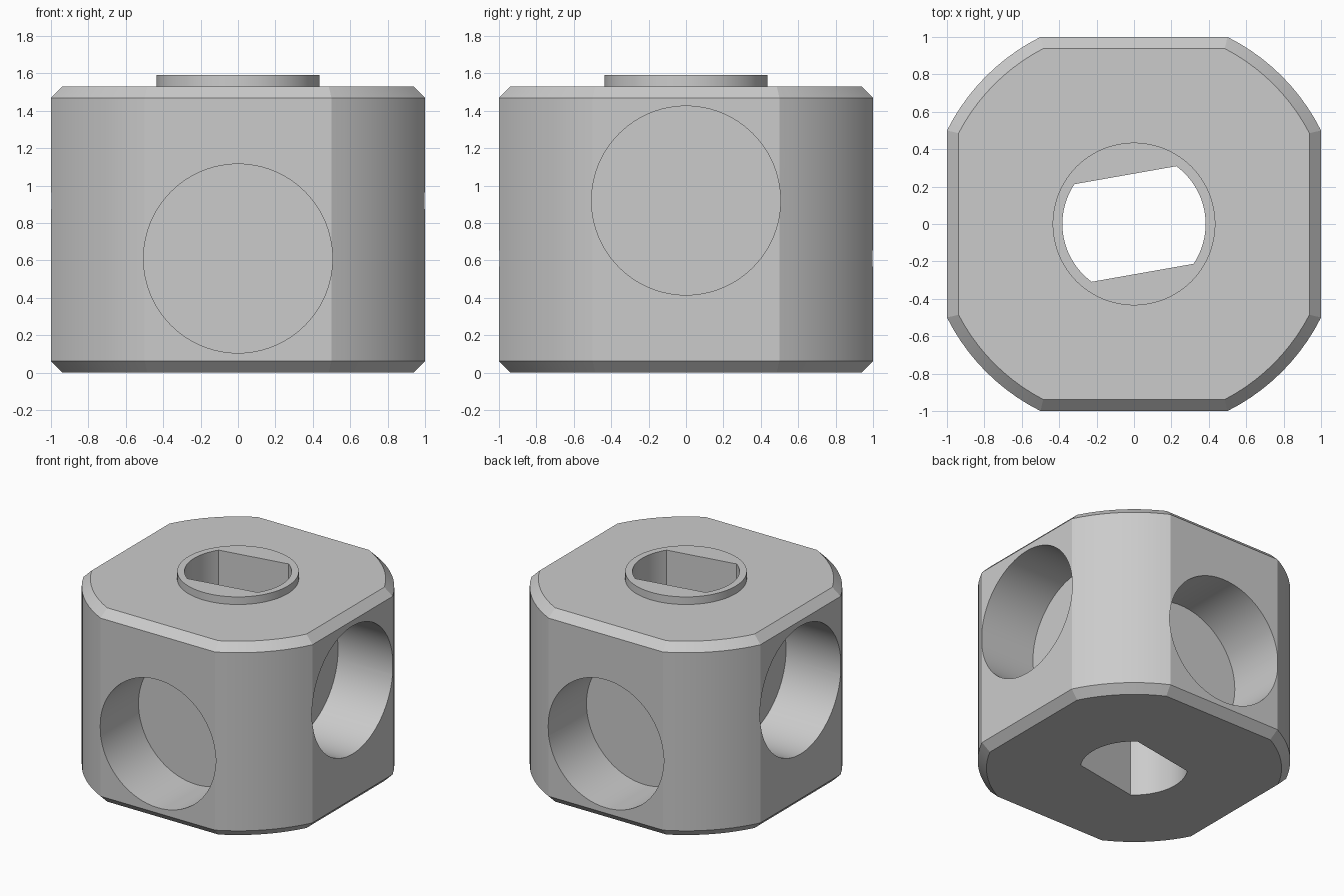
import bpy, bmesh
from math import atan2, cos, sin, radians, sqrt, asin, pi
from mathutils import Matrix

cube = bpy.data.objects.get("Cube")
if cube:
    bpy.data.objects.remove(cube, do_unlink=True)

grey = bpy.data.materials.new("light_grey")
grey.use_nodes = True
GREY = (0.6, 0.6, 0.6, 1)
grey.diffuse_color = GREY
grey.node_tree.nodes["Principled BSDF"].inputs["Base Color"].default_value = GREY


def arc(radius, start, end, steps):
    angles = [start + (end - start) * i / steps for i in range(steps + 1)]
    return [(radius * cos(a), radius * sin(a)) for a in angles]


def loft(name, rings, matrix=Matrix()):
    """Closed solid through a stack of (outline, z) rings."""
    bm = bmesh.new()
    loops = [[bm.verts.new((x, y, z)) for x, y in pts] for pts, z in rings]
    for low, high in zip(loops, loops[1:]):
        n = len(low)
        for i in range(n):
            j = (i + 1) % n
            bm.faces.new((low[i], low[j], high[j], high[i]))
    bm.faces.new(loops[0][::-1])
    bm.faces.new(loops[-1])
    bm.transform(matrix)
    bmesh.ops.recalc_face_normals(bm, faces=bm.faces)
    mesh = bpy.data.meshes.new(name)
    bm.to_mesh(mesh)
    bm.free()
    mesh.materials.append(grey)
    obj = bpy.data.objects.new(name, mesh)
    bpy.context.collection.objects.link(obj)
    return obj


def circle(radius, steps=96):
    return arc(radius, 0, 2 * pi, steps)[:-1]


def flattened_round(radius, flat):
    """Round outline trimmed by four flats."""
    a = atan2(sqrt(radius ** 2 - flat ** 2), flat)
    pts = []
    for k in range(4):
        pts += arc(radius, a + k * pi / 2, (k + 1) * pi / 2 - a, 10)
    return pts


def double_d(radius, flat):
    """Round outline trimmed by two parallel flats."""
    a = asin(flat / radius)
    return arc(radius, -a, a, 24) + arc(radius, pi - a, pi + a, 24)


def combine(target, tool, operation):
    mod = target.modifiers.new(operation.lower(), "BOOLEAN")
    mod.operation, mod.solver, mod.object = operation, "EXACT", tool
    bpy.context.view_layer.objects.active = target
    bpy.ops.object.modifier_apply(modifier=mod.name)
    bpy.data.objects.remove(tool, do_unlink=True)


# Chamfered block with rounded corners
R, TOP, C = sqrt(1.25), 1.53, 0.062
wide, narrow = flattened_round(R, 1), flattened_round(R - C, 1 - C)
body = loft("connector_body",
            [(narrow, 0), (wide, C), (wide, TOP - C), (narrow, TOP)])

# Raised collar on top
combine(body, loft("collar", [(circle(0.435), 1.45), (circle(0.435), 1.59)]), "UNION")

# Blind round sockets: low on front and back, high on the two sides
DEPTH = 0.48
for k in range(4):
    height = 0.61 if k % 2 == 0 else 0.92
    place = (Matrix.Rotation(k * pi / 2, 4, "Z") @ Matrix.Translation((0, 0, height))
             @ Matrix.Rotation(pi / 2, 4, "X"))
    combine(body, loft("socket_cutter", [(circle(0.505), 1 - DEPTH), (circle(0.505), 1.3)],
                       place), "DIFFERENCE")

# Through bore with two flats, turned slightly
outline = double_d(0.383, 0.265)
combine(body, loft("bore_cutter", [(outline, -0.5), (outline, 2)],
                   Matrix.Rotation(radians(10), 4, "Z")), "DIFFERENCE")

# Smooth curved walls, crisp edges
bpy.ops.object.select_all(action="DESELECT")
body.select_set(True)
bpy.context.view_layer.objects.active = body
bpy.ops.object.shade_smooth_by_angle(angle=radians(18))
